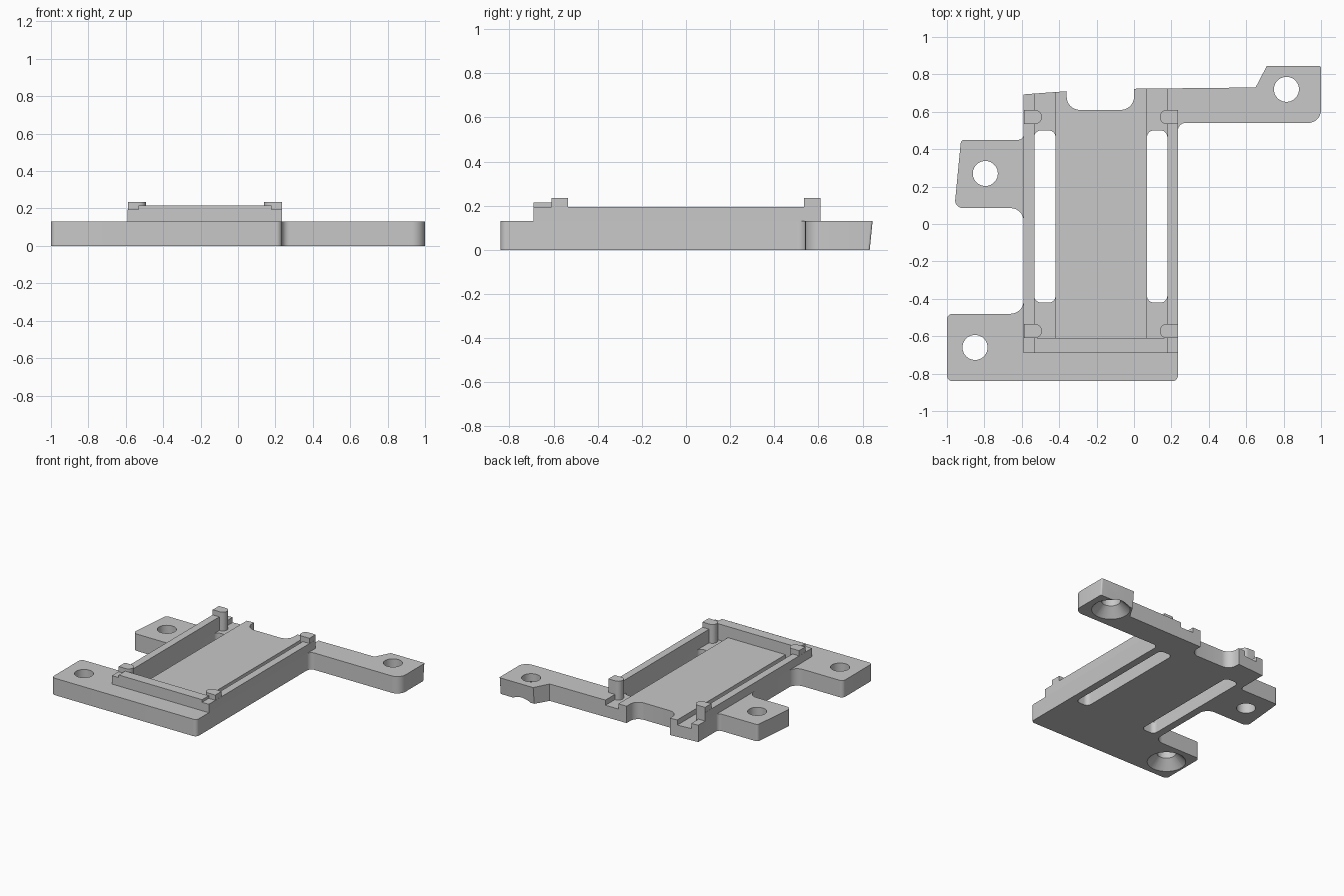
import bpy, bmesh, math
from mathutils import Vector

if "Cube" in bpy.data.objects:
    bpy.data.objects.remove(bpy.data.objects["Cube"], do_unlink=True)

SHADE = (0.58, 0.58, 0.58, 1)
GREY = bpy.data.materials.new("light_grey")
GREY.use_nodes = True
GREY.diffuse_color = SHADE
GREY.node_tree.nodes["Principled BSDF"].inputs["Base Color"].default_value = SHADE

PLATE_TOP, GROOVE_Z, RIM_TOP, WALL_TOP, CLIP_TOP = 0.13, 0.09, 0.195, 0.215, 0.235
LEFT, RIGHT, RIM = -0.59, 0.235, 0.057


def rounded(corners, steps=8):
    """Turn (x, y, radius) corners into an outline with circular fillets."""
    pts = []
    n = len(corners)
    for i, (x, y, r) in enumerate(corners):
        p = Vector((x, y, 0))
        if r == 0:
            pts.append(p)
            continue
        a = (Vector((*corners[i - 1][:2], 0)) - p).normalized()
        b = (Vector((*corners[(i + 1) % n][:2], 0)) - p).normalized()
        half = a.angle(b) / 2
        centre = p + (a + b).normalized() * r / math.sin(half)
        start = (p + a * r / math.tan(half) - centre).normalized()
        end = (p + b * r / math.tan(half) - centre).normalized()
        pts += [centre + start.slerp(end, k / steps) * r for k in range(steps + 1)]
    return pts


def make(name, bm):
    bmesh.ops.recalc_face_normals(bm, faces=bm.faces)
    mesh = bpy.data.meshes.new(name)
    bm.to_mesh(mesh)
    bm.free()
    obj = bpy.data.objects.new(name, mesh)
    bpy.context.collection.objects.link(obj)
    mesh.materials.append(GREY)
    return obj


def prism(name, corners, z0, z1):
    bm = bmesh.new()
    face = bm.faces.new([bm.verts.new((p.x, p.y, z0)) for p in rounded(corners)])
    top = bmesh.ops.extrude_face_region(bm, geom=[face])["geom"]
    verts = [v for v in top if isinstance(v, bmesh.types.BMVert)]
    bmesh.ops.translate(bm, verts=verts, vec=(0, 0, z1 - z0))
    return make(name, bm)


def box(x0, x1, y0, y1, r=0):
    return [(x0, y0, r), (x1, y0, r), (x1, y1, r), (x0, y1, r)]


def cone(name, x, y, r0, r1, z0, z1):
    bm = bmesh.new()
    bmesh.ops.create_cone(bm, cap_ends=True, segments=40, radius1=r0, radius2=r1, depth=z1 - z0)
    bmesh.ops.translate(bm, verts=bm.verts, vec=(x, y, (z0 + z1) / 2))
    return make(name, bm)


def smooth(obj):
    bpy.ops.object.select_all(action='DESELECT')
    obj.select_set(True)
    bpy.context.view_layer.objects.active = obj
    bpy.ops.object.shade_smooth_by_angle(angle=math.radians(30))


def cut(obj, cutter):
    bpy.context.view_layer.objects.active = obj
    mod = obj.modifiers.new("cut", 'BOOLEAN')
    mod.operation, mod.solver, mod.object = 'DIFFERENCE', 'EXACT', cutter
    bpy.ops.object.modifier_apply(modifier=mod.name)
    bpy.data.objects.remove(cutter, do_unlink=True)


# Base plate with two mounting tabs and the long arm
plate = prism("base_plate", [
    (-1, -0.84, 0.03), (RIGHT, -0.84, 0.03), (RIGHT, 0.54, 0.04), (1, 0.54, 0.07),
    (1, 0.845, 0.01), (0.71, 0.845, 0), (0.65, 0.73, 0), (0, 0.723, 0),
    (0, 0.61, 0.07), (-0.36, 0.61, 0.07), (-0.36, 0.71, 0), (LEFT, 0.693, 0),
    (LEFT, 0.45, 0.03), (-0.925, 0.45, 0.02), (-0.96, 0.085, 0.04),
    (LEFT, 0.085, 0.07), (LEFT, -0.48, 0.07), (-1, -0.48, 0.03)], 0, PLATE_TOP)

# Slight draft on the back edge of the arm
for v in plate.data.vertices:
    if v.co.y > 0.8 and v.co.z < 0.01:
        v.co.y -= 0.013

# Grooves beside the raised bed, with a through slot in each
for x0, x1 in ((LEFT + RIM, -0.42), (0.07, RIGHT - RIM)):
    cut(plate, prism("groove_cutter", box(x0, x1, -0.61, 0.9), GROOVE_Z, 0.3))
    cut(plate, prism("slot_cutter", box(x0, x1, -0.42, 0.5, 0.035), -0.1, 0.3))

# Screw holes, two of them countersunk underneath
for x, y, sunk in ((-0.795, 0.27, False), (-0.85, -0.66, True), (0.815, 0.72, True)):
    cut(plate, cone("hole_cutter", x, y, 0.067, 0.067, -0.1, 0.3))
    if sunk:
        cut(plate, cone("sink_cutter", x, y, 0.145, 0.06, -0.01, 0.075))
smooth(plate)

# Raised side rims and front wall around the bed
prism("right_rim", box(LEFT, LEFT + RIM, -0.69, 0.61), PLATE_TOP, RIM_TOP)
prism("left_rim", box(RIGHT - RIM, RIGHT, -0.69, 0.61), PLATE_TOP, RIM_TOP)
prism("front_wall", box(LEFT + RIM, RIGHT - RIM, -0.69, -0.61), PLATE_TOP, WALL_TOP)

# Corner clips with rounded inner ends, standing in the grooves
for side, edge, d in (("right", LEFT, 1), ("left", RIGHT, -1)):
    for end, y in (("front", -0.572), ("back", 0.572)):
        x0, x1 = edge + d * 0.001, edge + d * 0.097
        clip = prism(f"{side}_{end}_clip", [
            (x0, y - 0.038, 0), (x1, y - 0.038, 0.037),
            (x1, y + 0.038, 0.037), (x0, y + 0.038, 0)], GROOVE_Z, CLIP_TOP)
        smooth(clip)
